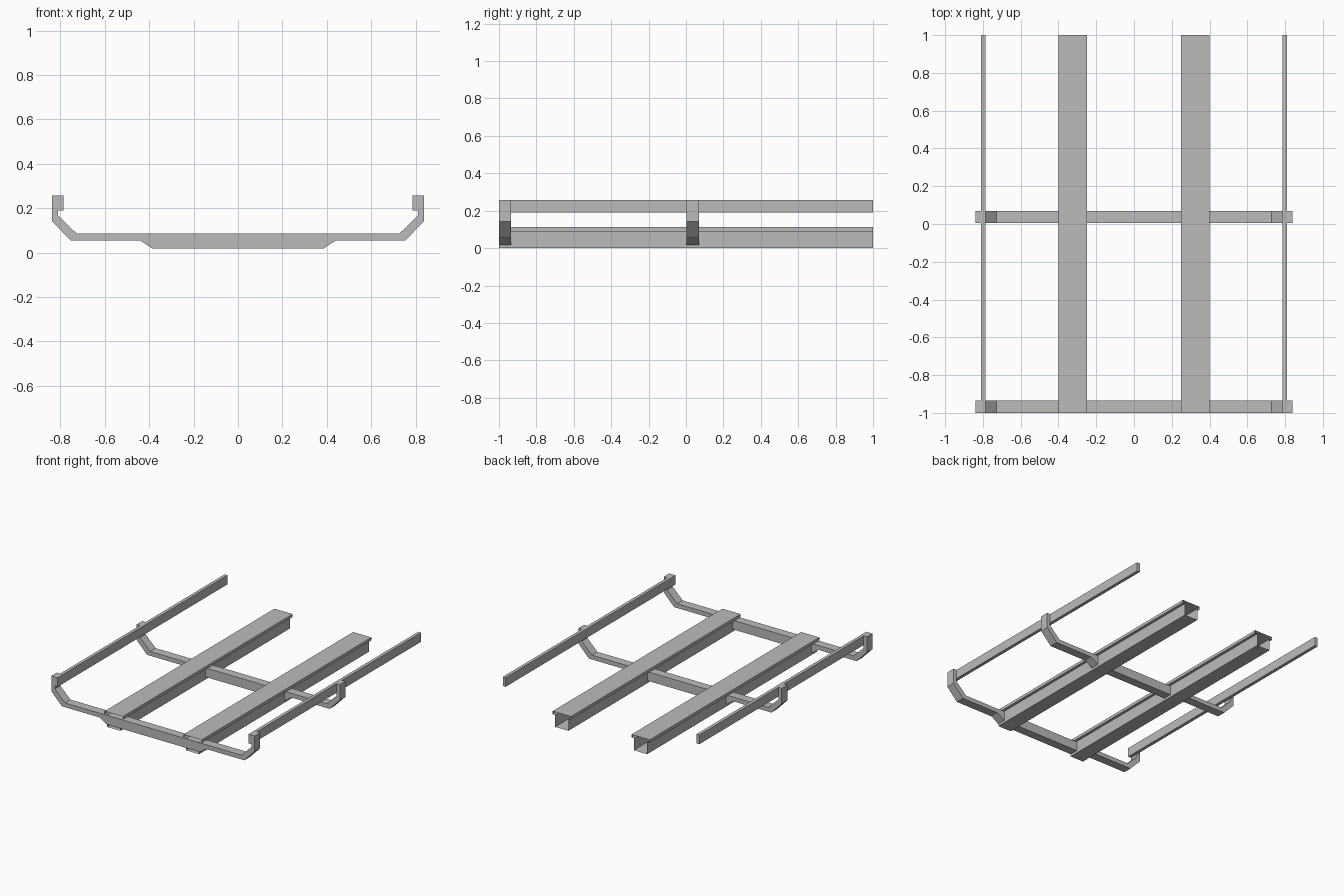
import bpy
import bmesh

cube = bpy.data.objects.get("Cube")
if cube:
    bpy.data.objects.remove(cube)

grey = bpy.data.materials.new("steel_grey")
grey.use_nodes = True
colour = (0.5, 0.5, 0.5, 1)
grey.diffuse_color = colour
grey.node_tree.nodes["Principled BSDF"].inputs["Base Color"].default_value = colour


def extrude_profile(name, profile, y0, y1, capped=True):
    """Sweep a closed x-z profile along y, with or without end faces."""
    bm = bmesh.new()
    front = [bm.verts.new((x, y0, z)) for x, z in profile]
    back = [bm.verts.new((x, y1, z)) for x, z in profile]
    for i in range(len(profile)):
        j = (i + 1) % len(profile)
        bm.faces.new((front[i], front[j], back[j], back[i]))
    if capped:
        bm.faces.new(front[::-1])
        bm.faces.new(back)
    bmesh.ops.recalc_face_normals(bm, faces=bm.faces)
    mesh = bpy.data.meshes.new(name)
    bm.to_mesh(mesh)
    bm.free()
    mesh.materials.append(grey)
    obj = bpy.data.objects.new(name, mesh)
    bpy.context.collection.objects.link(obj)


def mirrored(half):
    return half + [(-x, z) for x, z in reversed(half)]


# Cross members: dropped centre, raised arms and upright ends
cross_half = [(0.385, 0.018), (0.44, 0.054), (0.753, 0.054), (0.838, 0.142),
              (0.838, 0.258), (0.811, 0.258), (0.811, 0.168), (0.727, 0.086)]
for name, y in (("front_cross_member", -1), ("middle_cross_member", 0.004)):
    extrude_profile(name, mirrored(cross_half), y, y + 0.065)

# Thin open-ended beams with a wide top flange
flange = [(0.055, 0), (0.055, 0.09), (0.075, 0.09), (0.075, 0.112)]
for side, s in (("left", 1), ("right", -1)):
    beam = [(x + s * 0.325, z) for x, z in mirrored(flange)]
    extrude_profile(side + "_beam", beam, -1, 1, capped=False)

    # Outer side rails
    a, b = s * 0.787, s * 0.811
    rail = [(a, 0.19), (b, 0.19), (b, 0.258), (a, 0.258)]
    extrude_profile(side + "_side_rail", rail, -1, 1)
